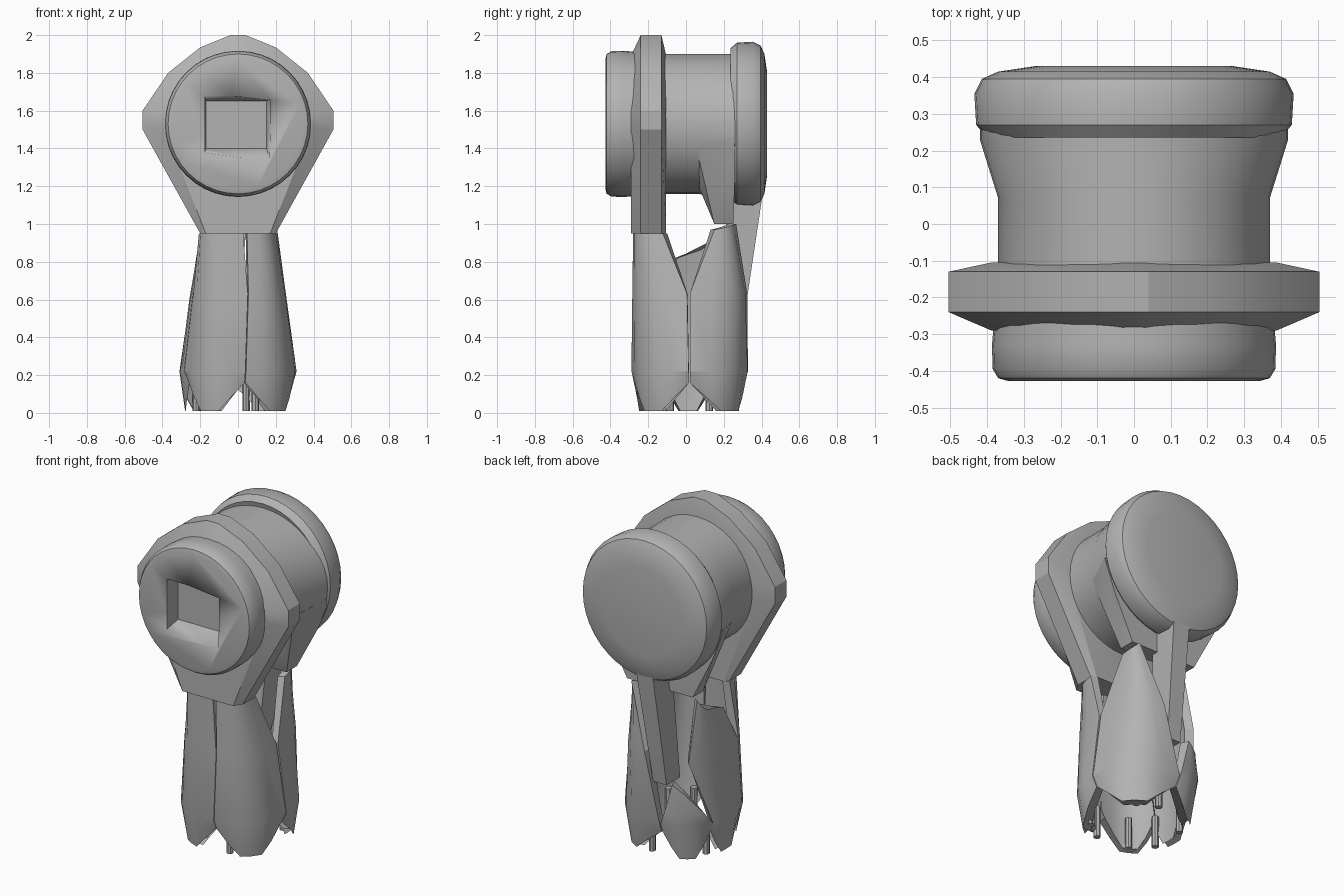
import bpy, bmesh, math
from mathutils import Vector

cube = bpy.data.objects.get("Cube")
if cube:
    bpy.data.objects.remove(cube, do_unlink=True)

grey = bpy.data.materials.new("plain grey")
grey.use_nodes = True
grey.diffuse_color = (0.45, 0.45, 0.45, 1)
grey.node_tree.nodes["Principled BSDF"].inputs["Base Color"].default_value = grey.diffuse_color

HUB = 1.53      # height of the head's axis
LEG_Y = 0.02    # leg axis


def finish(name, bm, angle=30):
    bmesh.ops.recalc_face_normals(bm, faces=bm.faces)
    mesh = bpy.data.meshes.new(name)
    bm.to_mesh(mesh)
    bm.free()
    mesh.materials.append(grey)
    ob = bpy.data.objects.new(name, mesh)
    bpy.context.collection.objects.link(ob)
    bpy.ops.object.select_all(action='DESELECT')
    ob.select_set(True)
    bpy.context.view_layer.objects.active = ob
    bpy.ops.object.shade_smooth_by_angle(angle=math.radians(angle))
    return ob


def loft(name, loops, angle=30):
    """Bridge closed loops of equal length and cap both ends."""
    bm = bmesh.new()
    rows = [[bm.verts.new(p) for p in loop] for loop in loops]
    n = len(rows[0])
    for a, b in zip(rows, rows[1:]):
        for i in range(n):
            j = (i + 1) % n
            bm.faces.new((a[i], a[j], b[j], b[i]))
    bm.faces.new(rows[0])
    bm.faces.new(rows[-1])
    return finish(name, bm, angle)


def hull(name, points):
    bm = bmesh.new()
    for p in points:
        bm.verts.new(p)
    res = bmesh.ops.convex_hull(bm, input=bm.verts)
    junk = [g for g in res["geom_interior"] if isinstance(g, bmesh.types.BMVert)]
    bmesh.ops.delete(bm, geom=junk, context='VERTS')
    return finish(name, bm, 30)


def lathe(name, profile, top=9.0, segments=40):
    """Turn (radius, y) points about the head's axis; top limits the height above it."""
    ring = [math.tau * i / segments for i in range(segments)]
    return loft(name, [[(r * math.cos(a), y, HUB + min(r, top if math.sin(a) > 0 else r)
                         * math.sin(a)) for a in ring] for r, y in profile])


def mirrored(points):
    return [(s * x, y, z) for x, y, z in points for s in (1, -1)]


# Head: front drum, barrel, flare below the brow, and rear cap
drum = lathe("front_drum", [(0.345, -0.427), (0.37, -0.42), (0.385, -0.395),
                            (0.387, -0.33), (0.38, -0.25)])
lathe("barrel", [(0.37, -0.26), (0.37, 0.07), (0.42, 0.23), (0.42, 0.3)], top=0.37)
lathe("rear_cap", [(0.35, 0.25), (0.40, 0.235), (0.43, 0.27), (0.435, 0.355),
                   (0.415, 0.395), (0.37, 0.415), (0.27, 0.43)])

# Square socket with sloping walls, cut into the drum
cutter = hull("socket_cutter",
              [(x, -0.33, z) for x in (-0.17, 0.15) for z in (1.40, 1.65)] +
              [(-0.18, -0.5, 1.36), (0.18, -0.5, 1.31), (-0.18, -0.5, 1.70), (0.19, -0.5, 1.66)])
cutter.hide_render = True
mod = drum.modifiers.new("socket", 'BOOLEAN')
mod.operation = 'DIFFERENCE'
mod.object = cutter
bpy.context.view_layer.objects.active = drum
bpy.ops.object.modifier_apply(modifier=mod.name)
bpy.data.objects.remove(cutter, do_unlink=True)

# Front collar: rounded top narrowing to a flat foot, bevelled front and back
half = [(0.04, 2.0), (0.2, 1.935), (0.37, 1.80), (0.505, 1.6), (0.505, 1.5), (0.2, 0.95)]
outline = half + [(-x, z) for x, z in reversed(half)]


def collar_loop(y, inset, foot):
    loop = []
    for x, z in outline:
        if z > HUB - 0.2:
            loop.append((x * inset, y, HUB + (z - HUB) * inset))
        else:
            loop.append((x * foot, y, z))
    return loop


loft("front_collar", [collar_loop(-0.29, 0.77, 0.85), collar_loop(-0.24, 1, 1),
                      collar_loop(-0.13, 1, 1), collar_loop(-0.105, 0.77, 0.9)], 20)

# Rear yoke blending from the flare down to the legs
hull("rear_yoke", mirrored([(0.355, 0.07, 1.42), (0.32, 0.07, 1.34), (0.26, 0.07, 1.265),
                            (0.15, 0.07, 1.19), (0.42, 0.25, 1.46), (0.41, 0.26, 1.40),
                            (0.36, 0.26, 1.27), (0.22, 0.15, 1.0), (0.22, 0.25, 1.0)]))

# Strut behind the legs
hull("rear_strut", [(x, y, z) for x in (-0.06, 0.05)
                    for y, z in ((0.41, 1.25), (0.40, 1.12), (0.22, 1.12))] +
     [(x, y, z) for x in (-0.08, 0.01) for y, z in ((0.3, 0.45), (0.17, 0.45))])


def leg_point(t, hx, hy, power, z):
    c, s = math.cos(t), math.sin(t)
    return Vector((math.copysign(hx * abs(c) ** power, c),
                   LEG_Y + math.copysign(hy * abs(s) ** power, s), z))


def petal(name, top, mid, low, z_ends, shoulder):
    """A curved shell panel: angle spans at three levels, and the heights of the top edge."""
    cols = [i / 6 for i in range(7)]

    def row(span, hx, hy, power, height):
        outer = [leg_point(math.radians(span[0] + (span[1] - span[0]) * u),
                           hx, hy, power, height(u)) for u in cols]
        inner = [Vector((p.x * 0.84, LEG_Y + (p.y - LEG_Y) * 0.84, p.z))
                 for p in reversed(outer)]
        return outer + inner

    shoulder_hx = 0.31 - 0.055 * (shoulder - 0.22) / 0.4
    top_hx = 0.21 if z_ends[0] > 0.7 else 0.26
    loft(name, [
        row(top, top_hx, 0.30, 0.5, lambda u: z_ends[0] + (z_ends[1] - z_ends[0]) * u),
        row(mid, shoulder_hx, 0.305, 0.65, lambda u: shoulder),
        row(low, 0.31, 0.31, 0.85, lambda u: 0.22),
        row(low, 0.28, 0.28, 0.85, lambda u: 0.01 + 0.25 * max(0, abs(2 * u - 1) - 0.4)),
    ], 22)


# Legs: five panels around a hollow middle
petal("front_right_petal", (193, 271), (206, 275), (206, 275), (0.95, 0.95), 0.63)
petal("front_left_petal", (273, 347), (275.5, 359.5), (275.5, 359.5), (0.95, 0.95), 0.63)
petal("rear_left_petal", (11, 42), (0, 85), (0, 97), (0.97, 1.0), 0.63)
petal("right_petal", (162, 184), (134, 205), (158, 205), (0.95, 0.82), 0.6)
petal("back_petal", (104, 124), (98, 150), (98, 158), (0.47, 0.42), 0.3)

# Small pins between the panel tips
for i, deg in enumerate((50, 80, 155, 205, 240, 292, 325)):
    p = leg_point(math.radians(deg), 0.245, 0.245, 1, 0)
    ring = [math.tau * k / 8 for k in range(8)]
    loft("pin_%d" % (i + 1), [[(p.x + 0.02 * math.cos(a), p.y + 0.02 * math.sin(a), z)
                               for a in ring] for z in (0.01, 0.2)])
